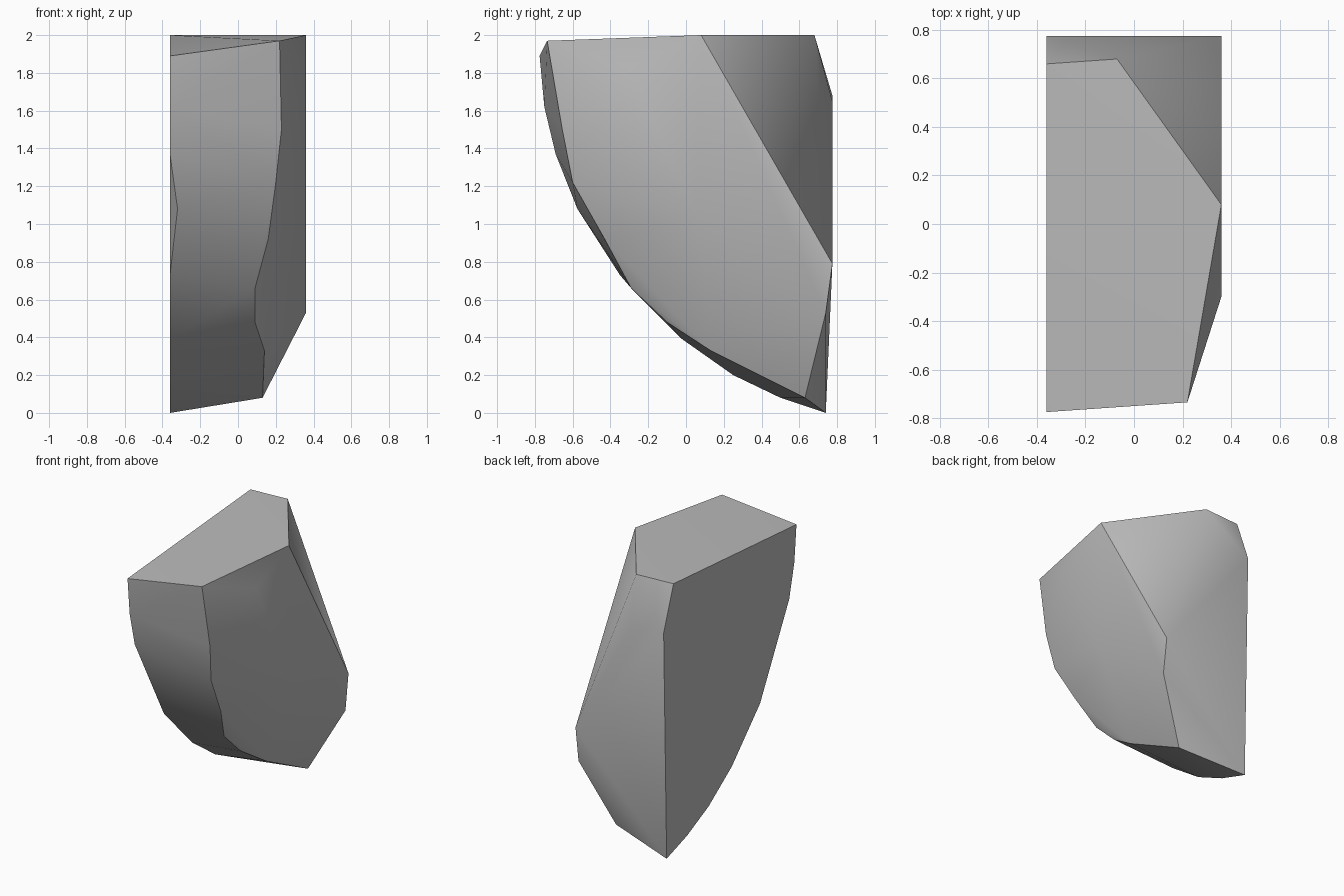
import bpy
import bmesh
from math import radians

default_cube = bpy.data.objects.get("Cube")
if default_cube:
    bpy.data.objects.remove(default_cube, do_unlink=True)


def make_material(name, colour):
    material = bpy.data.materials.new(name)
    material.use_nodes = True
    material.diffuse_color = colour
    shader = next(n for n in material.node_tree.nodes if n.type == 'BSDF_PRINCIPLED')
    shader.inputs["Base Color"].default_value = colour
    return material


def make_hull(name, points, material):
    """Wrap a faceted convex solid around a set of corner points."""
    bm = bmesh.new()
    for point in points:
        bm.verts.new(point)
    hull = bmesh.ops.convex_hull(bm, input=bm.verts[:])
    spare = {g for key in ("geom_interior", "geom_unused") for g in hull[key]
             if isinstance(g, bmesh.types.BMVert)}
    bmesh.ops.delete(bm, geom=list(spare), context='VERTS')
    # Merge the triangles that lie on the same flat cut
    bmesh.ops.dissolve_limit(bm, angle_limit=radians(1), verts=bm.verts[:], edges=bm.edges[:])
    bmesh.ops.recalc_face_normals(bm, faces=bm.faces[:])
    mesh = bpy.data.meshes.new(name)
    bm.to_mesh(mesh)
    bm.free()
    mesh.materials.append(material)
    obj = bpy.data.objects.new(name, mesh)
    bpy.context.collection.objects.link(obj)
    return obj


half_width = 0.36

# Outline of the flat cut side, as (y, z)
flat_side = [(-0.775, 1.89), (-0.75, 1.62), (-0.69, 1.37), (-0.35, 0.73),
             (-0.02, 0.39), (0.25, 0.2), (0.5, 0.08), (0.74, 0),
             (0.775, 1.68), (0.66, 2)]

# Outline of the opposite side, as (y, z)
bulged_side = [(0.08, 2), (-0.3, 1.83), (0.05, 1.05), (0.74, 0.53), (0.775, 0.79)]

# Ridge between the curved front and the bulged side
front_ridge = [(0.22, -0.735, 1.97), (0.23, -0.655, 1.5), (0.2, -0.6, 1.22),
               (0.16, -0.43, 0.92), (0.09, -0.29, 0.66), (0.09, -0.1, 0.48),
               (0.14, 0.13, 0.33), (0.13, 0.63, 0.08)]

# Chipped corners at the front and upper back
chips = [(-0.32, -0.575, 1.08), (-0.07, 0.68, 2), (-0.09, 0.775, 1.65)]

corners = [(-half_width, y, z) for y, z in flat_side]
corners += [(half_width, y, z) for y, z in bulged_side]
corners += front_ridge + chips

stone = make_material("plain grey", (0.5, 0.5, 0.5, 1))
chunk = make_hull("stone_chunk", corners, stone)

# Soft facets with crisp main edges
bpy.ops.object.select_all(action='DESELECT')
chunk.select_set(True)
bpy.context.view_layer.objects.active = chunk
bpy.ops.object.shade_smooth_by_angle(angle=radians(30))
